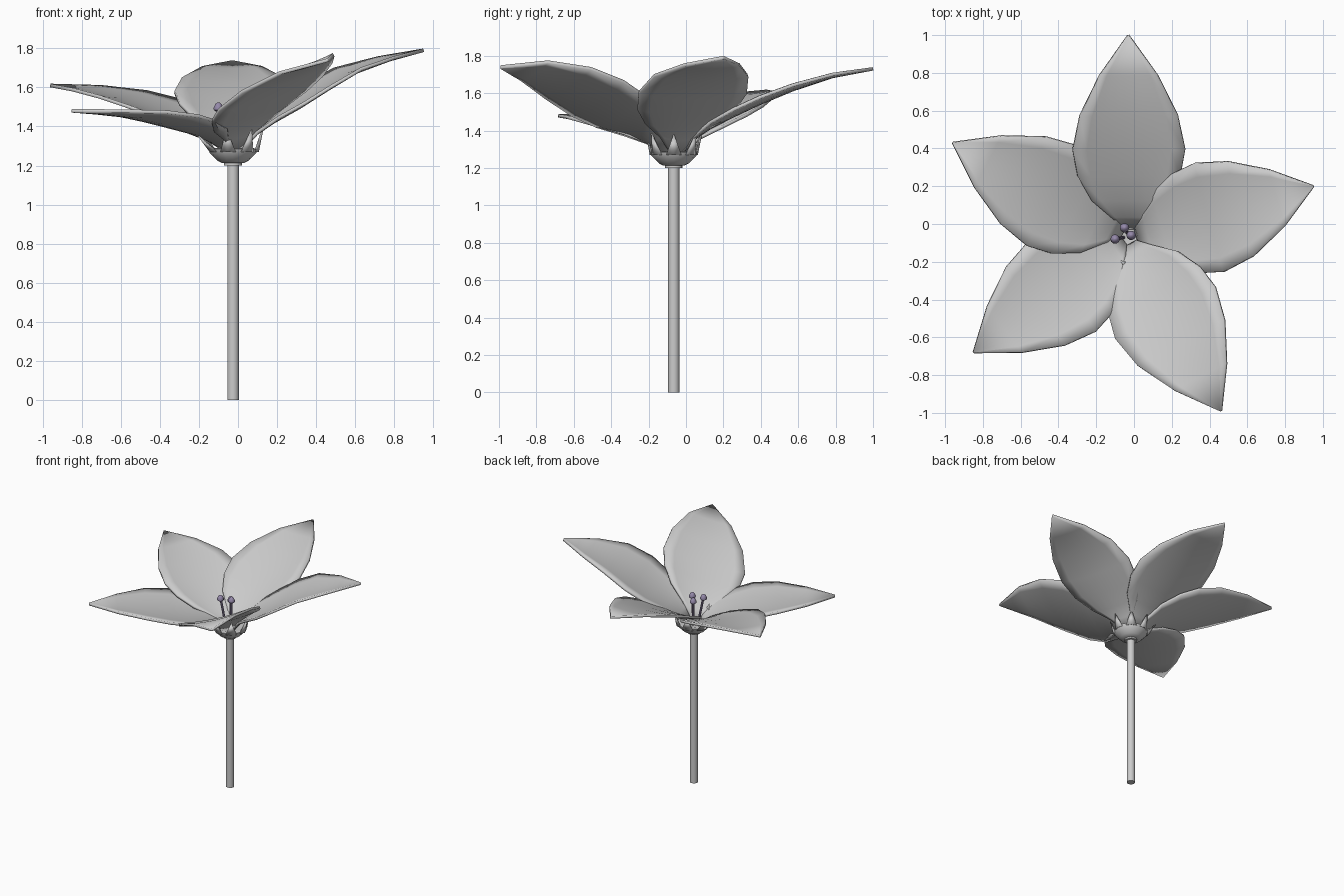
import bpy, math
from mathutils import Vector

if "Cube" in bpy.data.objects:
    bpy.data.objects.remove(bpy.data.objects["Cube"])

CX, CY = -0.025, -0.065          # flower axis


def make(name, verts, faces, angle=40, mat=None):
    me = bpy.data.meshes.new(name)
    me.from_pydata(verts, [], faces)
    me.update()
    ob = bpy.data.objects.new(name, me)
    bpy.context.collection.objects.link(ob)
    if mat:
        me.materials.append(mat)
    bpy.ops.object.select_all(action='DESELECT')
    ob.select_set(True)
    bpy.context.view_layer.objects.active = ob
    bpy.ops.object.shade_smooth_by_angle(angle=math.radians(angle))
    return ob


def lathe(name, profile, n=16, x=CX, y=CY, mat=None):
    """Closed solid of revolution from (radius, z) rings listed bottom to top."""
    v = [(x + r * math.cos(2 * math.pi * i / n), y + r * math.sin(2 * math.pi * i / n), z)
         for r, z in profile for i in range(n)]
    f = [(k * n + i, k * n + (i + 1) % n, (k + 1) * n + (i + 1) % n, (k + 1) * n + i)
         for k in range(len(profile) - 1) for i in range(n)]
    f += [tuple(reversed(range(n))), tuple(range(len(v) - n, len(v)))]
    return make(name, v, f, mat=mat)


# Stem, collar and cup
lathe("stem", [(0.03, 0), (0.03, 1.21)])
lathe("collar", [(0.046, 1.2), (0.046, 1.216)])
lathe("cup", [(0.055, 1.212), (0.08, 1.225), (0.12, 1.265), (0.126, 1.285),
              (0.1, 1.29), (0.05, 1.275)])

# Ring of seven pointed sepals, splayed further under the two low petals
verts, faces = [], []
TIPS = [(0.155, 1.385)] * 3 + [(0.19, 1.37), (0.2, 1.35)] + [(0.155, 1.385)] * 2
for i, (tr, tz) in enumerate(TIPS):
    a = 2 * math.pi * i / 7
    b = len(verts)
    for da, r, z in ((-0.34, 0.122, 1.27), (0, 0.132, 1.27), (0.34, 0.122, 1.27), (0, tr, tz)):
        verts.append((CX + r * math.cos(a + da), CY + r * math.sin(a + da), z))
    faces += [(b, b + 1, b + 3), (b + 1, b + 2, b + 3)]
sepals = make("sepals", verts, faces, 20)
sol = sepals.modifiers.new("thickness", 'SOLIDIFY')
sol.thickness = 0.008

# Petals: shared outline, own tip, midline heights, sideways roll and bend
T = [0.04, 0.1, 0.18, 0.3, 0.43, 0.6, 0.8, 1.0]
W = [0.03, 0.1, 0.2, 0.272, 0.298, 0.26, 0.155, 0.004]
PETALS = {
    "petal_back": ((-0.03, 1.0), [1.28, 1.355, 1.415, 1.48, 1.545, 1.62, 1.69, 1.73], 0, 0),
    "petal_right": ((0.95, 0.2), [1.28, 1.355, 1.415, 1.485, 1.57, 1.67, 1.74, 1.79], 0, -0.015),
    "petal_front": ((0.46, -0.99), [1.28, 1.35, 1.41, 1.47, 1.54, 1.63, 1.71, 1.74], 0.3, -0.02),
    "petal_front_left": ((-0.85, -0.68), [1.28, 1.325, 1.36, 1.39, 1.42, 1.45, 1.468, 1.48], 0, 0),
    "petal_back_left": ((-0.96, 0.43), [1.28, 1.34, 1.385, 1.435, 1.485, 1.54, 1.585, 1.61], -0.05, 0),
}
N = 8
for name, (tip, heights, roll, bend) in PETALS.items():
    d = Vector((tip[0] - CX, tip[1] - CY))
    side = Vector((-d.y, d.x)).normalized()
    verts = []
    for t, w, h in zip(T, W, heights):
        for j in range(N + 1):
            u = 2 * j / N - 1
            p = Vector((CX, CY)) + d * t + side * (u * w + bend * math.sin(math.pi * t))
            verts.append((p.x, p.y, h + 0.16 * w * u * u * (1 - 0.7 * t) + roll * u * w))
    faces = [(k * (N + 1) + j, (k + 1) * (N + 1) + j, (k + 1) * (N + 1) + j + 1, k * (N + 1) + j + 1)
             for k in range(len(T) - 1) for j in range(N)]
    petal = make(name, verts, faces)
    sol = petal.modifiers.new("thickness", 'SOLIDIFY')
    sol.thickness, sol.offset = 0.018, 0

# Stamens: thin leaning stalks with domed heads
purple = bpy.data.materials.new("stamen_purple")
purple.diffuse_color = (0.3, 0.25, 0.4, 1)
purple.use_nodes = True
purple.node_tree.nodes["Principled BSDF"].inputs["Base Color"].default_value = purple.diffuse_color
for k, (x, y, z) in enumerate([(-0.1, -0.08, 1.5), (-0.05, -0.02, 1.48), (-0.015, -0.06, 1.5)]):
    foot = Vector((CX + (x - CX) * 0.4, CY + (y - CY) * 0.4, 1.27))
    axis = Vector((x, y, z)) - foot
    mid = foot + axis / 2
    bpy.ops.mesh.primitive_cylinder_add(vertices=8, radius=0.009, depth=axis.length, location=mid,
                                        rotation=axis.to_track_quat('Z', 'Y').to_euler())
    stalk = bpy.context.object
    stalk.name = f"stamen_stalk_{k + 1}"
    stalk.data.materials.append(purple)
    bpy.ops.object.shade_smooth_by_angle()
    lathe(f"stamen_head_{k + 1}", [(0.012, z - 0.024), (0.024, z - 0.016), (0.025, z - 0.004),
                                   (0.016, z + 0.015), (0.004, z + 0.024)], 10, x, y, purple)
